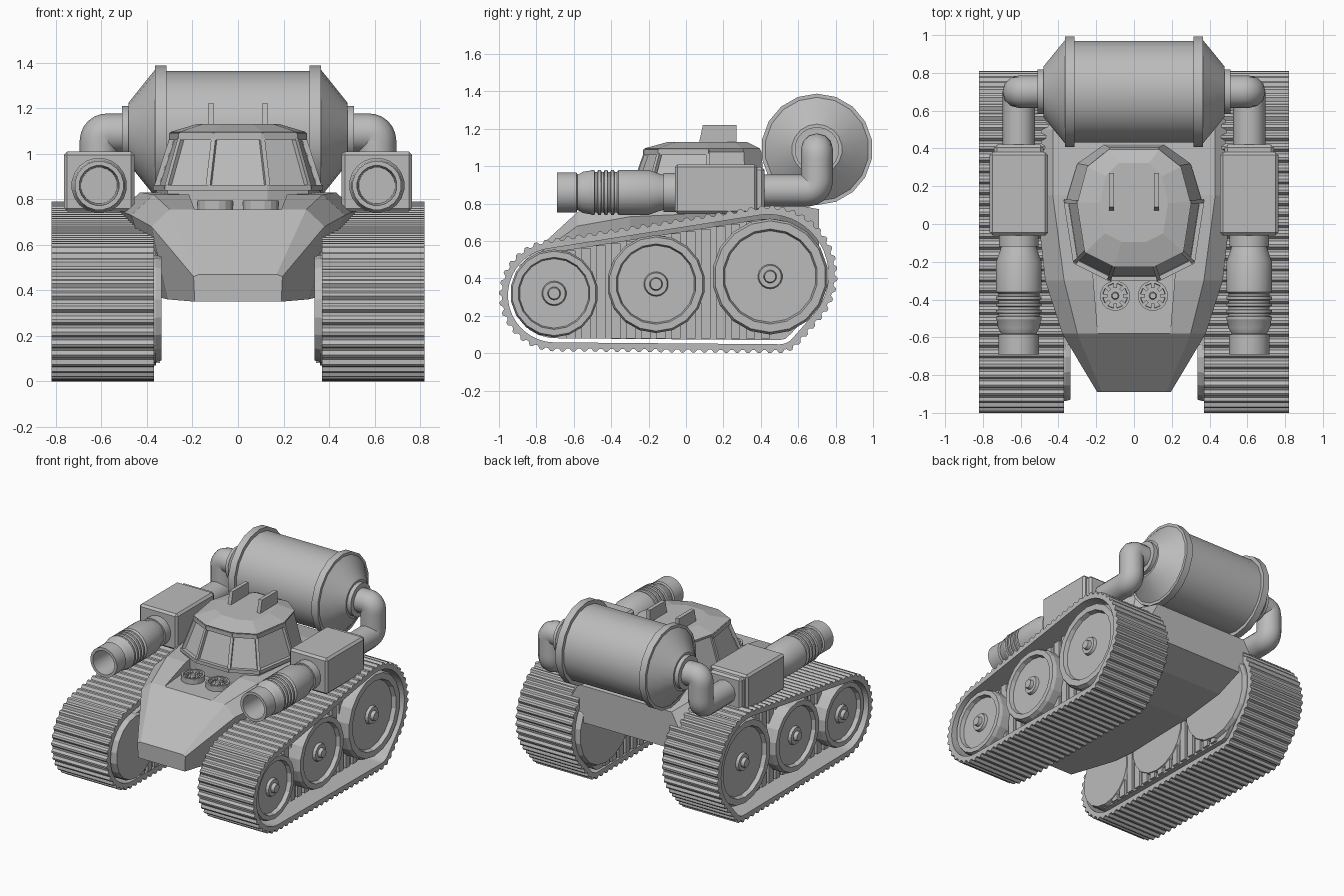
import bpy, bmesh
from math import cos, sin, pi, radians
from mathutils import Vector, Matrix, geometry

if "Cube" in bpy.data.objects:
    bpy.data.objects.remove(bpy.data.objects["Cube"])

grey = bpy.data.materials.new("plain_grey")
grey.use_nodes = True
grey.diffuse_color = (0.5, 0.5, 0.5, 1)
grey.node_tree.nodes["Principled BSDF"].inputs["Base Color"].default_value = (0.5, 0.5, 0.5, 1)


def finish(name, bm, mirror=False, smooth=0, bevel=0):
    bmesh.ops.recalc_face_normals(bm, faces=bm.faces)
    mesh = bpy.data.meshes.new(name)
    bm.to_mesh(mesh)
    bm.free()
    mesh.materials.append(grey)
    ob = bpy.data.objects.new(name, mesh)
    bpy.context.scene.collection.objects.link(ob)
    if smooth:
        bpy.ops.object.select_all(action='DESELECT')
        ob.select_set(True)
        bpy.context.view_layer.objects.active = ob
        bpy.ops.object.shade_smooth_by_angle(angle=radians(smooth))
    if bevel:
        mod = ob.modifiers.new("Bevel", 'BEVEL')
        mod.width, mod.segments = bevel, 1
    if mirror:
        ob.modifiers.new("Mirror", 'MIRROR')
    return ob


def loft(bm, rings, closed=False):
    """Skin a list of equal rings, capping the ends unless the rings form a loop."""
    vs = [[bm.verts.new(p) for p in ring] for ring in rings]
    n = len(vs[0])
    pairs = list(zip(vs, vs[1:])) + ([(vs[-1], vs[0])] if closed else [])
    for a, b in pairs:
        for i in range(n):
            j = (i + 1) % n
            bm.faces.new((a[i], a[j], b[j], b[i]))
    if not closed:
        bm.faces.new(vs[0])
        bm.faces.new(vs[-1])


def lathe(bm, profile, axis, centre, sides):
    """Turn (position, radius) pairs about an axis through centre."""
    k = "XYZ".index(axis)
    rings = []
    for pos, r in profile:
        ring = []
        for i in range(sides):
            t = 2 * pi * (i + 0.5) / sides
            p = Vector(centre)
            p[k] = pos
            p[(k + 1) % 3] += r * cos(t)
            p[(k + 2) % 3] += r * sin(t)
            ring.append(p)
        rings.append(ring)
    loft(bm, rings)


def box(bm, lo, hi):
    lo, hi = Vector(lo), Vector(hi)
    m = Matrix.Translation((lo + hi) / 2) @ Matrix.Diagonal((*(hi - lo), 1))
    bmesh.ops.create_cube(bm, size=1, matrix=m)


def beam(bm, a, b, size):
    a, b = Vector(a), Vector(b)
    d = b - a
    m = Matrix.Translation((a + b) / 2) @ d.to_track_quat('Z', 'Y').to_matrix().to_4x4()
    bmesh.ops.create_cube(bm, size=1, matrix=m @ Matrix.Diagonal((size, size, d.length + size / 2, 1)))


def both(half):
    return half + [(-p[0], *p[1:]) for p in reversed(half)]


# Track outline: taut loop around two end circles and the flat ground run
circles = [(-0.70, 0.31, 0.30), (0.44, 0.42, 0.37), (0.50, 0.14, 0.14)]
cloud = [Vector((y + r * cos(i * pi / 32), z + r * sin(i * pi / 32)))
         for y, z, r in circles for i in range(64)]
outline = [cloud[i] for i in geometry.convex_hull_2d(cloud)]


def walk(count):
    """Evenly spaced points and outward normals along the outline."""
    loop = outline + outline[:1]
    total = sum((b - a).length for a, b in zip(loop, loop[1:]))
    area = sum(a.x * b.y - b.x * a.y for a, b in zip(loop, loop[1:]))
    sign = 1 if area > 0 else -1
    out, done, k = [], 0, 0
    for a, b in zip(loop, loop[1:]):
        length = (b - a).length
        t = (b - a).normalized()
        while k < count and k * total / count < done + length:
            out.append((a + t * (k * total / count - done), Vector((t.y, -t.x)) * sign))
            k += 1
        done += length
    return out


def offset(path, depth, x):
    return [(x, *(p - n * depth(i))) for i, (p, n) in enumerate(path)]


# Ribbed track belt
path = walk(76 * 4)
outer = lambda i: 0.0 if i % 4 < 2 else 0.016
inner = lambda i: 0.048
bm = bmesh.new()
loft(bm, [offset(path, outer, 0.37), offset(path, outer, 0.82),
          offset(path, inner, 0.82), offset(path, inner, 0.37)], closed=True)
finish("track_belt", bm, mirror=True)

# Slatted housing inside each belt
path = walk(64)
bm = bmesh.new()
loft(bm, [offset(path, lambda i: 0.07, x) for x in (0.36, 0.69)])
for i in range(14):
    y = -0.64 + i * 0.08
    box(bm, (0.342, y, 0.08), (0.71, y + 0.05, 0.54 + 0.16 * (y + 0.7)))
finish("track_housing", bm, mirror=True)

# Road wheels with a raised rim, dished face and hub
wheels = [("front", -0.705, 0.32, 0.235), ("middle", -0.16, 0.37, 0.262), ("rear", 0.45, 0.41, 0.31)]
for label, y, z, r in wheels:
    bm = bmesh.new()
    lathe(bm, [(0.335, r * 0.97), (0.36, r), (0.77, r), (0.795, r * 0.96), (0.795, r * 0.82),
               (0.765, r * 0.79), (0.765, 0.066), (0.785, 0.06), (0.785, 0.035), (0.81, 0.03)],
          'X', (0, y, z), 18)
    finish(label + "_wheel", bm, mirror=True)

# Wedge hull: stations of (y, bottom, waist, deck)
stations = [(-0.89, (0.19, 0.35), (0.195, 0.46), (0.17, 0.47)),
            (-0.58, (0.31, 0.36), (0.38, 0.68), (0.30, 0.755)),
            (-0.30, (0.35, 0.37), (0.47, 0.73), (0.37, 0.82)),
            (0.15, (0.36, 0.38), (0.52, 0.75), (0.43, 0.83)),
            (0.50, (0.36, 0.42), (0.52, 0.75), (0.43, 0.81)),
            (0.71, (0.34, 0.50), (0.44, 0.66), (0.38, 0.77))]
bm = bmesh.new()
loft(bm, [both([(x, y, z) for x, z in half]) for y, *half in stations])
hull = finish("hull", bm)

# Sunken panel cut into the front deck
bm = bmesh.new()
loft(bm, [[(-0.19, -0.59, z), (0.19, -0.59, z), (0.22, -0.24, z), (-0.22, -0.24, z)] for z in (0.755, 1.0)])
cutter = finish("panel_cutter", bm)
cutter.hide_render = True
cut = hull.modifiers.new("Panel", 'BOOLEAN')
cut.operation, cut.object, cut.solver = 'DIFFERENCE', cutter, 'EXACT'
bpy.context.view_layer.objects.active = hull
bpy.ops.object.modifier_apply(modifier=cut.name)
bpy.data.objects.remove(cutter)

# Pair of spoked vents in the panel
bm = bmesh.new()
lathe(bm, [(0.75, 0.08), (0.795, 0.08), (0.795, 0.066), (0.768, 0.064), (0.768, 0.02), (0.795, 0.016)],
      'Z', (0.10, -0.38, 0), 16)
for i in range(8):
    d = Vector((cos(i * pi / 4), sin(i * pi / 4), 0))
    c = Vector((0.10, -0.38, 0.78))
    beam(bm, c + d * 0.045, c + d * 0.075, 0.018)
finish("deck_vents", bm, mirror=True)

# Cockpit canopy with inset panes
base = both([(0.13, -0.29), (0.31, -0.20), (0.36, 0.12), (0.30, 0.32), (0.16, 0.42)])


def canopy_ring(z, front, rear):
    return [(x * front, 0.1 + (y - 0.1) * (front if y < 0.13 else rear), z) for x, y in base]


low, high = canopy_ring(0.85, 1, 1), canopy_ring(1.075, 0.80, 0.95)
bm = bmesh.new()
loft(bm, [canopy_ring(0.74, 1, 1), low, high, canopy_ring(1.095, 0.83, 0.92), canopy_ring(1.13, 0.50, 0.70)])
panes = []
for f in bm.faces:
    c = f.calc_center_median()
    if 0.9 < c.z < 1.05 and c.y < 0.1:
        panes.append(f)
bmesh.ops.recalc_face_normals(bm, faces=bm.faces)
bmesh.ops.inset_individual(bm, faces=panes, thickness=0.012, depth=-0.012)
finish("canopy", bm)

# Window frame: sill, brow and pillars around the front of the canopy
bm = bmesh.new()
front = [2, 1, 0, -1, -2, -3]
for ring, size in ((low, 0.025), (high, 0.03)):
    for i, j in zip(front, front[1:]):
        beam(bm, ring[i], ring[j], size)
for i in front:
    beam(bm, low[i], high[i], 0.02)
finish("window_frame", bm)

# Roof fins
bm = bmesh.new()
loft(bm, [[(x, 0.06, 1.08), (x, 0.09, 1.22), (x, 0.27, 1.22), (x, 0.27, 1.08)] for x in (0.105, 0.132)])
finish("roof_fins", bm, mirror=True)

# Pressure tank with flanges and collars
half = [(0.315, 0.272), (0.315, 0.298), (0.365, 0.298), (0.365, 0.278), (0.42, 0.21),
        (0.48, 0.135), (0.48, 0.12), (0.51, 0.12)]
bm = bmesh.new()
lathe(bm, [(-x, r) for x, r in reversed(half)] + half, 'X', (0, 0.70, 1.09), 18)
finish("tank", bm, smooth=25)

# Feed pipes curving from the tank to the guns
curve = bpy.data.curves.new("feed_pipe", 'CURVE')
curve.dimensions, curve.bevel_depth, curve.bevel_resolution = '3D', 0.086, 4
route = [(0.47, 0.70, 1.09), (0.54, 0.70, 1.09), (0.61, 0.70, 1.09), (0.61, 0.70, 1.0),
         (0.61, 0.70, 0.87), (0.61, 0.58, 0.87), (0.61, 0.38, 0.87)]
spline = curve.splines.new('NURBS')
spline.points.add(len(route) - 1)
for p, co in zip(spline.points, route):
    p.co = (*co, 1)
spline.order_u, spline.use_endpoint_u, spline.resolution_u = 3, True, 6
pipe = bpy.data.objects.new("feed_pipe", curve)
bpy.context.scene.collection.objects.link(pipe)
bm = bmesh.new()
bm.from_mesh(pipe.to_mesh())
bpy.data.objects.remove(pipe)
finish("feed_pipes", bm, mirror=True, smooth=40)

# Gun bodies with a narrower rear plate
bm = bmesh.new()
box(bm, (0.455, -0.06, 0.745), (0.765, 0.38, 1.01))
box(bm, (0.48, 0.36, 0.76), (0.74, 0.42, 0.995))
finish("gun_body", bm, mirror=True, bevel=0.015)

# Hollow ribbed barrels
profile = [(-0.05, 0.105), (-0.12, 0.105), (-0.12, 0.095), (-0.14, 0.10), (-0.20, 0.122), (-0.36, 0.122)]
for i in range(4):
    y = -0.37 - i * 0.035
    profile += [(y, 0.11), (y - 0.012, 0.11), (y - 0.015, 0.122), (y - 0.03, 0.122)]
profile += [(-0.51, 0.118), (-0.55, 0.112), (-0.58, 0.095), (-0.585, 0.108), (-0.69, 0.108),
            (-0.69, 0.088), (-0.50, 0.08)]
bm = bmesh.new()
lathe(bm, profile, 'Y', (0.61, 0, 0.86), 20)
finish("gun_barrel", bm, mirror=True, smooth=30)
